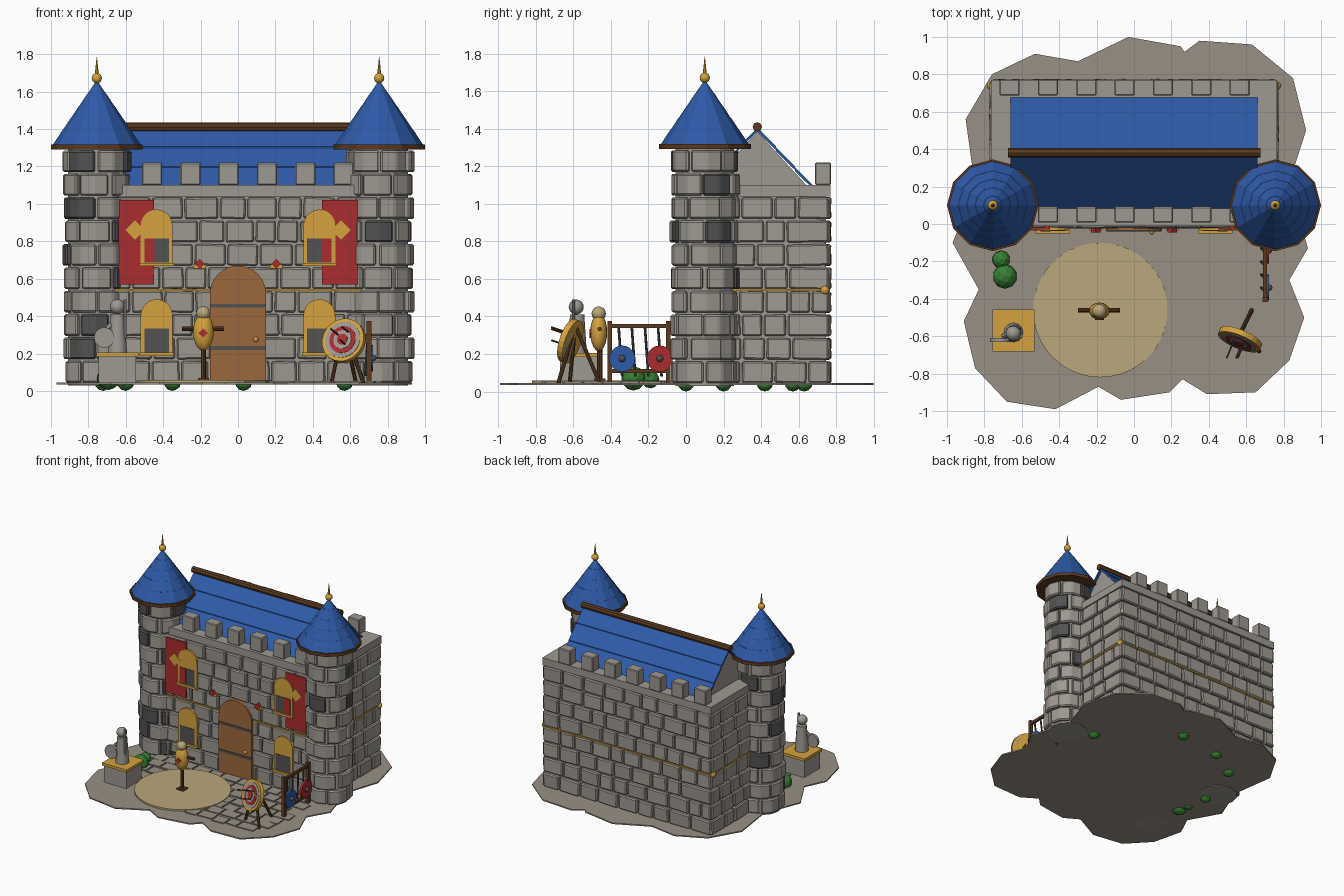
import bpy, bmesh, math, random
from mathutils import Matrix, Vector, Euler

random.seed(4)
if "Cube" in bpy.data.objects:
    bpy.data.objects.remove(bpy.data.objects["Cube"])


def material(name, rgb):
    lin = [(c / 255 / 12.92 if c < 11 else ((c / 255 + .055) / 1.055) ** 2.4) for c in rgb] + [1]
    m = bpy.data.materials.new(name)
    m.diffuse_color = lin
    m.use_nodes = True
    m.node_tree.nodes["Principled BSDF"].inputs["Base Color"].default_value = lin
    return m


STONE = material("grey stone", (158, 153, 145))
DARK = material("dark slate", (82, 82, 82))
GROUND = material("earth grey", (152, 144, 132))
SAND = material("sand", (186, 168, 124))
BLUE = material("roof blue", (46, 90, 168))
RED = material("banner red", (170, 44, 46))
GOLD = material("gold", (212, 162, 62))
WOOD = material("dark wood", (92, 58, 32))
DOOR = material("door wood", (156, 104, 60))
GREEN = material("leaf green", (56, 128, 52))

FRONT = Matrix.Rotation(math.pi / 2, 4, 'X')           # drawn in xz, extruded to -y
SIDE = Matrix(((0, 0, 1, 0), (1, 0, 0, 0), (0, 1, 0, 0), (0, 0, 0, 1)))  # drawn in yz, extruded to +x


def part(name, mat, build, bevel=0, smooth=False):
    """Make one object from a function that fills a bmesh."""
    bm = bmesh.new()
    build(bm)
    bmesh.ops.recalc_face_normals(bm, faces=bm.faces)
    me = bpy.data.meshes.new(name)
    bm.to_mesh(me)
    bm.free()
    me.materials.append(mat)
    ob = bpy.data.objects.new(name, me)
    bpy.context.collection.objects.link(ob)
    if bevel:
        b = ob.modifiers.new("worn_edges", 'BEVEL')
        b.width, b.segments, b.limit_method = bevel, 1, 'ANGLE'
    if smooth:
        bpy.ops.object.select_all(action='DESELECT')
        ob.select_set(True)
        bpy.context.view_layer.objects.active = ob
        bpy.ops.object.shade_smooth_by_angle(angle=math.radians(40))
    return ob


def box(bm, c, s, rot=(0, 0, 0)):
    m = Matrix.Translation(c) @ Euler(rot).to_matrix().to_4x4() @ Matrix.Diagonal((*s, 1))
    bmesh.ops.create_cube(bm, size=1, matrix=m)


def prism(bm, pts, h0, h1, m=Matrix()):
    lo, hi = ([bm.verts.new(m @ Vector((x, y, h))) for x, y in pts] for h in (h0, h1))
    bm.faces.new(lo)
    bm.faces.new(hi)
    for i in range(len(pts)):
        j = (i + 1) % len(pts)
        bm.faces.new((lo[i], lo[j], hi[j], hi[i]))


def rod(bm, p, q, r, r2=None, n=8):
    p, q = Vector(p), Vector(q)
    m = Matrix.Translation((p + q) / 2) @ (q - p).to_track_quat('Z', 'Y').to_matrix().to_4x4()
    bmesh.ops.create_cone(bm, cap_ends=True, segments=n, radius1=r, radius2=r if r2 is None else r2,
                          depth=(q - p).length, matrix=m)


def ball(bm, c, s):
    s = s if isinstance(s, tuple) else (s, s, s)
    bmesh.ops.create_uvsphere(bm, u_segments=16, v_segments=10, radius=1,
                              matrix=Matrix.Translation(c) @ Matrix.Diagonal((*s, 1)))


def arch(cx, z0, spring, r):
    arc = [(cx + r * math.cos(i * math.pi / 12), spring + r * math.sin(i * math.pi / 12)) for i in range(13)]
    return [(cx - r, z0), (cx + r, z0)] + arc


def diamond(cx, cz, r):
    return [(cx - r, cz), (cx, cz - r), (cx + r, cz), (cx, cz + r)]


def rect(x0, x1, z0, z1):
    return [(x0, z0), (x1, z0), (x1, z1), (x0, z1)]


def jit(a):
    return random.uniform(-a, a)


# Ground, paving and sand circle
OUTLINE = [(-.03, 1), (.25, .95), (.27, .92), (.35, .98), (.63, .96), (.85, .78), (.92, .5), (.83, .22),
           (.93, -.13), (.83, -.3), (.91, -.5), (.83, -.73), (.65, -.9), (.39, -.91), (.26, -.83),
           (.19, -.9), (-.07, -.94), (-.19, -.87), (-.42, -.99), (-.68, -.95), (-.85, -.77), (-.91, -.52),
           (-.83, -.35), (-.97, -.1), (-.85, .2), (-.9, .56), (-.76, .8), (-.53, .91), (-.3, .87)]
part("ground", GROUND, lambda bm: prism(bm, OUTLINE, .035, .045))


def paving(bm):
    for row in range(7):
        y, x = -.08 - row * .105, -.72 + random.uniform(0, .08)
        while x < .64:
            w = random.uniform(.1, .17)
            if math.hypot(x + w / 2 + .18, y + .46) > .28 and not (x < -.45 and y < -.4):
                box(bm, (x + w / 2, y + jit(.01), .046), (w - .012, .093, .014), (0, 0, jit(.07)))
            x += w


part("paving_stones", GROUND, paving)
part("sand_circle", SAND, lambda bm: rod(bm, (-.18, -.46, .04), (-.18, -.46, .058), .36, n=40))


# Keep walls with courses of uneven blocks
def wall_core(bm):
    box(bm, (0, .375, .54), (1.49, .74, 1))
    box(bm, (0, .38, 1.07), (1.53, .78, .06))


part("keep_core", STONE, wall_core)


def courses(bm):
    walls = [((-.75, 0), (1, 0), 1.5), ((.75, .75), (-1, 0), 1.5),
             ((.75, 0), (0, 1), .75), ((-.75, .75), (0, -1), .75)]
    for (sx, sy), (dx, dy), length in walls:
        turn = math.atan2(dy, dx)
        for row in range(8):
            t = -.015
            while t < length:
                w = random.uniform(.11, .2)
                if length + .015 - t - w < .09:
                    w = length + .015 - t
                mid = t + w / 2
                box(bm, (sx + dx * mid, sy + dy * mid, .1025 + row * .125), (w - .012, .042, .113),
                    (jit(.05), jit(.03), turn + jit(.04)))
                t += w


part("wall_blocks", STONE, courses, bevel=.008)


def string_course(bm):
    for y in (-.012, .762):
        box(bm, (0, y, .54), (1.52, .012, .01))
    for x in (-.762, .762):
        box(bm, (x, .375, .54), (.012, .77, .01))
        ball(bm, (x, .74, .54), .024)


part("gold_string_course", GOLD, string_course)


def merlons(bm):
    for y in (.05, .73):
        for i in range(7):
            box(bm, (-.665 + i * .205, y, 1.16), (.108, .085, .12))


part("merlons", STONE, merlons, bevel=.006)

# Keep roof
part("gables", STONE, lambda bm: prism(bm, [(.11, 1.09), (.65, 1.09), (.38, 1.385)], -.645, .645, SIDE))


def roof(bm):
    for side in (-1, 1):
        for i in range(3):
            y0, y1 = .3 - i * .1, .2 - i * .1
            z0, z1 = (1.405 - (.3 - y) * 1.05 for y in (y0, y1))
            pts = [(.38 + side * (.3 - y), z) for y, z in
                   ((y0, z0), (y1, z1 + .006), (y1, z1 - .014), (y0, z0 - .02))]
            prism(bm, pts, -.66, .66, SIDE)


part("keep_roof", BLUE, roof)
part("ridge_beam", WOOD, lambda bm: rod(bm, (-.675, .38, 1.41), (.675, .38, 1.41), .025))


# Corner towers
def tower_stones(dark):
    def build(bm):
        rnd = random.Random(9)
        for x in (-.755, .755):
            for row in range(10):
                for k in range(6):
                    a = (k + row % 2 * .5) * math.pi / 3 + rnd.uniform(-.08, .08)
                    r = .176 + rnd.uniform(-.008, .008)
                    is_dark = rnd.random() < .14
                    pts = [(x + q * math.cos(a + d), .1 + q * math.sin(a + d)) for q, d in
                           ((.11, 0), (r, .02), (r + .008, .5), (r, .98), (.11, 1))]
                    if is_dark == dark:
                        prism(bm, pts, .045 + row * .125, .16 + row * .125)
    return build


part("tower_stones", STONE, tower_stones(False), bevel=.009)
part("tower_dark_stones", DARK, tower_stones(True), bevel=.009)
for side, x in (("right", -.755), ("left", .755)):
    part(side + "_tower_core", STONE, lambda bm: rod(bm, (x, .1, .03), (x, .1, 1.3), .155, n=12))
    part(side + "_tower_eave", WOOD, lambda bm: rod(bm, (x, .1, 1.292), (x, .1, 1.318), .245, n=12))

    def cone(bm):
        for i in range(5):
            z = 1.312 + i * .066
            r = .238 - i * .045
            rod(bm, (x, .1, z), (x, .1, z + .08), r, r - .053 if i < 4 else .004, n=12)

    part(side + "_tower_roof", BLUE, cone)

    def finial(bm):
        ball(bm, (x, .1, 1.672), .027)
        rod(bm, (x, .1, 1.68), (x, .1, 1.785), .012, .001)

    part(side + "_tower_finial", GOLD, finial, smooth=True)

# Door
part("door", DOOR, lambda bm: prism(bm, arch(0, .05, .52, .15), 0, .036, FRONT))


def bands(bm):
    for z in (.23, .455):
        box(bm, (0, -.037, z), (.296, .008, .02))


part("door_bands", DARK, bands)
part("door_knob", GOLD, lambda bm: ball(bm, (.095, -.042, .275), .014), smooth=True)

# Windows, banners and wall lamps, one set on each side
for side, s in (("right", -1), ("left", 1)):
    cx = s * .435
    part(side + "_banner", RED, lambda bm: prism(bm, rect(s * .545 - .095, s * .545 + .095, .57, 1.02), 0, .03, FRONT))
    part(side + "_banner_emblem", GOLD, lambda bm: prism(bm, diamond(s * .55, .86, .052), .025, .036, FRONT))
    for level, z in (("lower", .2), ("upper", .68)):
        def frame(bm):
            prism(bm, arch(cx, z, z + .205, .085), 0, .034, FRONT)
            box(bm, (cx, -.03, z - .004), (.185, .04, .018))

        part(f"{side}_{level}_window_frame", GOLD, frame)
        part(f"{side}_{level}_window_pane", DARK,
             lambda bm: prism(bm, rect(cx - .066, cx + .066, z + .006, z + .135), .03, .038, FRONT))
    part(side + "_banner_fold", RED,
         lambda bm: prism(bm, rect(*sorted((cx + s * .066, cx + s * .012)), .688, .815), .032, .041, FRONT))
    part(side + "_lamp_cup", GOLD, lambda bm: prism(bm, rect(s * .205 - .034, s * .205 + .034, .655, .675), 0, .036, FRONT))
    part(side + "_lamp_flame", RED, lambda bm: prism(bm, diamond(s * .205, .68, .026), 0, .045, FRONT))

# Statue on a pedestal
part("pedestal", STONE, lambda bm: box(bm, (-.645, -.57, .11), (.2, .2, .15)))
part("pedestal_top", GOLD, lambda bm: box(bm, (-.645, -.57, .195), (.225, .225, .022)))


def statue(bm):
    rod(bm, (-.645, -.58, .2), (-.645, -.58, .41), .052, .038, n=12)
    ball(bm, (-.645, -.585, .45), .04)
    rod(bm, (-.715, -.61, .285), (-.715, -.63, .285), .055, n=16)
    rod(bm, (-.7, -.6, .33), (-.65, -.58, .38), .015)
    rod(bm, (-.603, -.6, .28), (-.603, -.6, .49), .008)


part("statue", STONE, statue, smooth=True)


# Training dummy
def dummy_frame(bm):
    rod(bm, (-.185, -.46, .04), (-.185, -.46, .4), .014)
    rod(bm, (-.3, -.46, .333), (-.075, -.46, .333), .012)
    box(bm, (-.185, -.46, .062), (.06, .06, .015))


part("dummy_frame", WOOD, dummy_frame)
part("dummy_body", GOLD, lambda bm: ball(bm, (-.185, -.465, .315), (.055, .045, .1)), smooth=True)
part("dummy_head", SAND, lambda bm: ball(bm, (-.185, -.465, .415), .038), smooth=True)
part("dummy_badge", RED, lambda bm: prism(bm, diamond(-.185, .31, .024), .505, .514, FRONT))

# Archery target with stand and arrows
hub, aim = Vector((.565, -.62, .27)), Vector((-.36, -.88, .3)).normalized()
for i, (r, mat) in enumerate(((.12, GOLD), (.1, STONE), (.075, RED), (.052, STONE), (.03, RED))):
    part(f"target_ring_{i + 1}", mat, lambda bm: rod(bm, hub - aim * .02, hub + aim * (.012 + i * .003), r, n=24))


def target_stand(bm):
    for foot in ((.5, -.62, .045), (.67, -.68, .045), (.63, -.46, .045)):
        rod(bm, hub + Vector((0, .03, .08)), foot, .011)


def arrows(bm):
    for dx, dz in ((-.03, .03), (.02, -.03), (.03, .04)):
        p = hub + Vector((dx, 0, dz))
        rod(bm, p, p + aim * .11, .005, n=6)


part("target_stand", WOOD, target_stand)
part("arrows", WOOD, arrows)


# Weapon rack with spears and round shields
def rack(bm):
    for y in (-.405, -.095):
        box(bm, (.7, y, .205), (.028, .024, .34))
    for z in (.11, .35):
        box(bm, (.7, -.25, z), (.02, .32, .022))


def spears(bm):
    for y in (-.35, -.28, -.21, -.14):
        rod(bm, (.68, y + .01, .08), (.7, y - .01, .36), .007)


part("weapon_rack", WOOD, rack)
part("spears", DARK, spears)
for name, mat, y in (("blue_shield", BLUE, -.34), ("red_shield", RED, -.14)):
    part(name, mat, lambda bm: rod(bm, (.705, y, .175), (.722, y, .175), .07, n=20))
    part(name + "_boss", DARK, lambda bm: ball(bm, (.722, y, .175), .018), smooth=True)


# Bushes
def bushes(bm):
    for x, y, z, r in ((-.69, -.28, .07, .065), (-.71, -.19, .065, .048), (-.6, .42, .046, .046),
                       (-.35, .57, .046, .046), (.03, .63, .046, .046), (-.72, 0, .046, .046), (.57, .2, .046, .046)):
        bmesh.ops.create_icosphere(bm, subdivisions=2, radius=r, matrix=Matrix.Translation((x, y, z)))


part("bushes", GREEN, bushes)
